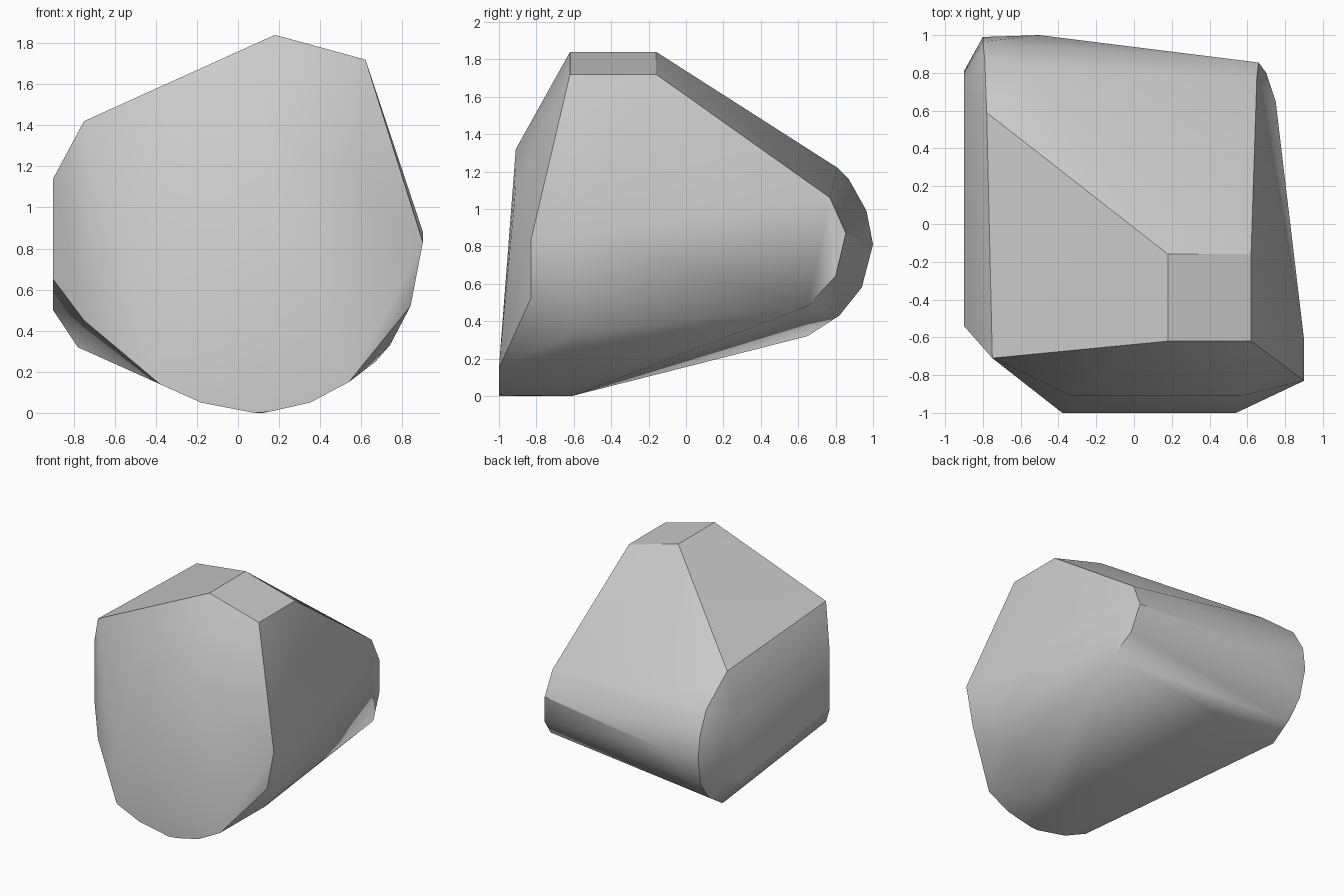
import bpy
import bmesh
import math

cube = bpy.data.objects.get("Cube")
if cube:
    bpy.data.objects.remove(cube, do_unlink=True)

# One plain stone grey
stone = bpy.data.materials.new("stone_grey")
stone.use_nodes = True
grey = (0.6, 0.6, 0.6, 1.0)
stone.diffuse_color = grey
stone.node_tree.nodes["Principled BSDF"].inputs["Base Color"].default_value = grey

# Sloped cap and its two shoulder corners
crown = [(x, y, z) for x, z in ((0.18, 1.84), (0.62, 1.72)) for y in (-0.62, -0.16)]
shoulders = [(-0.75, -0.71, 1.42), (-0.78, 0.59, 1.36)]

# Rounded brow above the front face
brow = [(x, -0.91, z) for x, z in
        ((-0.33, 1.22), (-0.02, 1.29), (0.06, 1.32), (0.28, 1.32), (0.45, 1.22), (0.57, 1.12))]

# Curved lower edge of the front face
chin = [(x, -1.0, z) for x, z in
        ((-0.38, 0.14), (-0.18, 0.05), (0.08, 0.0), (0.15, 0.005), (0.35, 0.05), (0.54, 0.15))]

# Widest corner, and the belly behind the chin
cheek = [(0.9, -0.83, 0.83), (0.84, -0.83, 0.52), (-0.75, -0.71, 0.45)]
belly = [(x, -0.61, z) for x, z in
         ((0.9, 0.88), (0.84, 0.53), (0.74, 0.33), (0.67, 0.25), (0.35, 0.05), (0.12, 0.0))]

# Flat end on the -x side
flat_end = [(-0.9, y, z) for y, z in
            ((-0.54, 1.14), (-0.54, 0.65), (0.59, 0.5), (0.73, 0.59),
             (0.81, 0.78), (0.8, 0.9), (0.72, 1.04), (0.6, 1.12))]

# Rounded back ridge: a profile at each end
ridge_wide = [(x, y, z) for x, y, z in
              ((-0.55, 0.81, 1.22), (-0.79, 0.87, 1.16), (-0.8, 0.965, 0.99),
               (-0.8, 0.99, 0.8), (-0.5, 1.0, 0.81), (-0.79, 0.94, 0.58),
               (-0.78, 0.82, 0.43), (-0.78, 0.65, 0.32))]
ridge_narrow = [(0.65, 0.77, 1.06), (0.66, 0.855, 0.87), (0.7, 0.8, 0.64), (0.75, 0.65, 0.48)]

# Wrap all profiles in one faceted hull
bm = bmesh.new()
for p in crown + shoulders + brow + chin + cheek + belly + flat_end + ridge_wide + ridge_narrow:
    bm.verts.new(p)
hull = bmesh.ops.convex_hull(bm, input=bm.verts[:])
loose = [v for v in bm.verts if not v.link_faces]
bmesh.ops.delete(bm, geom=loose, context='VERTS')
bmesh.ops.dissolve_limit(bm, angle_limit=math.radians(1), verts=bm.verts[:], edges=bm.edges[:])
bmesh.ops.recalc_face_normals(bm, faces=bm.faces[:])

mesh = bpy.data.meshes.new("boulder")
bm.to_mesh(mesh)
bm.free()
mesh.materials.append(stone)
boulder = bpy.data.objects.new("boulder", mesh)
bpy.context.collection.objects.link(boulder)

# Soft shading across gentle facets, crisp main edges
bpy.ops.object.select_all(action='DESELECT')
boulder.select_set(True)
bpy.context.view_layer.objects.active = boulder
bpy.ops.object.shade_smooth_by_angle(angle=math.radians(30))
